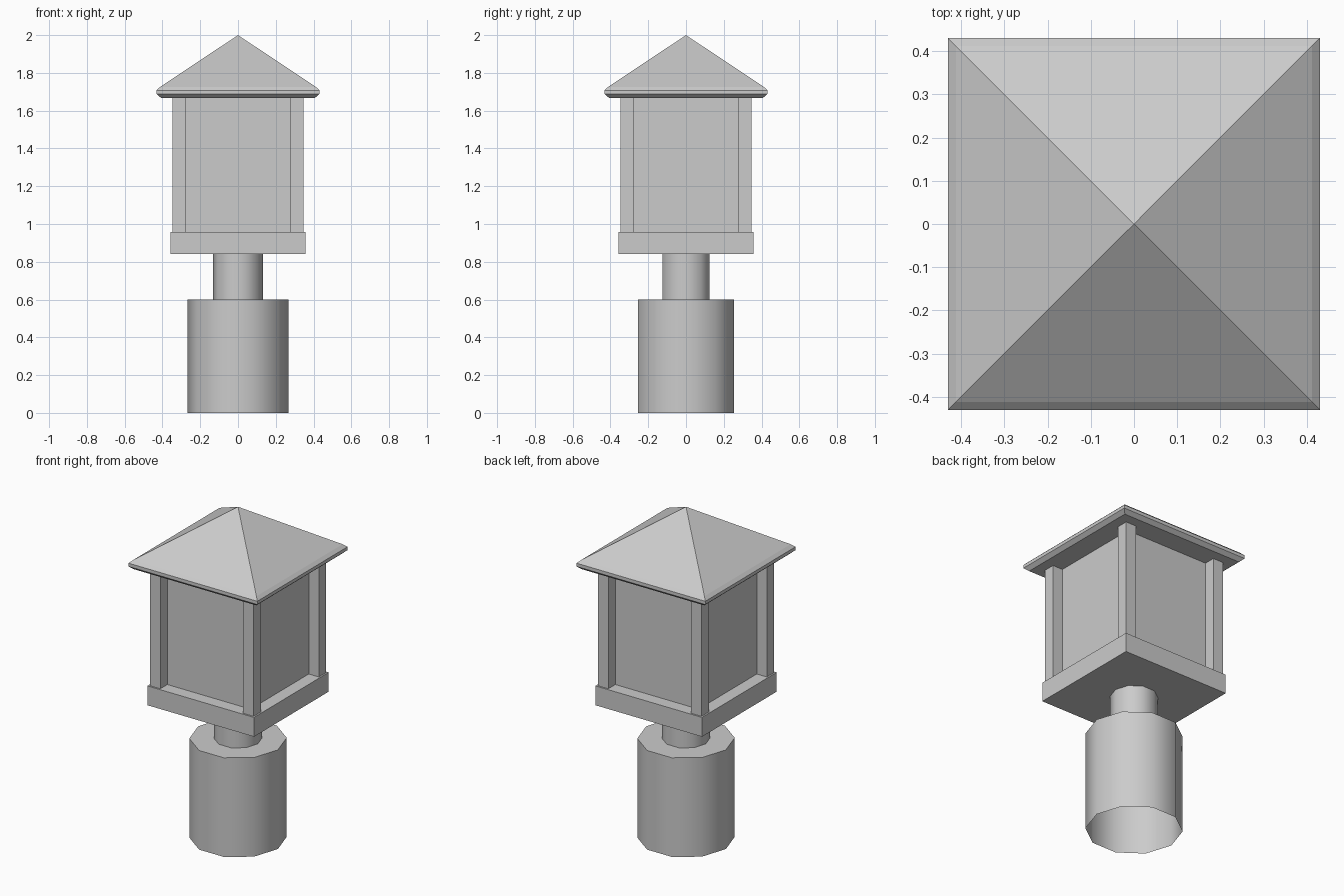
import bpy, bmesh, math

if "Cube" in bpy.data.objects:
    bpy.data.objects.remove(bpy.data.objects["Cube"])

grey = bpy.data.materials.new("plain_grey")
grey.diffuse_color = (0.6, 0.6, 0.6, 1)
grey.use_nodes = True
grey.node_tree.nodes["Principled BSDF"].inputs["Base Color"].default_value = grey.diffuse_color


def loft(name, sides, profile, start, centre=(0, 0), bottom=True, top=True, smooth=False):
    """Stack regular rings from (radius, z) pairs; radius 0 makes a tip."""
    bm = bmesh.new()
    rings = []
    for r, z in profile:
        n = sides if r > 0 else 1
        rings.append([bm.verts.new((centre[0] + r * math.cos(start + math.tau * i / sides),
                                    centre[1] + r * math.sin(start + math.tau * i / sides), z))
                      for i in range(n)])
    for a, b in zip(rings, rings[1:]):
        for i in range(sides):
            j = (i + 1) % sides
            face = [a[i], a[j], b[0]] if len(b) == 1 else [a[i], a[j], b[j], b[i]]
            bm.faces.new(face).smooth = smooth
    if bottom:
        bm.faces.new(rings[0][::-1])
    if top and len(rings[-1]) > 1:
        bm.faces.new(rings[-1])
    bm.normal_update()
    # keep the rims crisp on smooth parts
    for e in bm.edges:
        if len(e.link_faces) == 2 and e.calc_face_angle() > math.radians(45):
            e.smooth = False
    mesh = bpy.data.meshes.new(name)
    bm.to_mesh(mesh)
    bm.free()
    mesh.materials.append(grey)
    ob = bpy.data.objects.new(name, mesh)
    bpy.context.collection.objects.link(ob)
    return ob


def square(name, profile, centre=(0, 0)):
    """Square stack; profile holds (half width, z) pairs."""
    return loft(name, 4, [(h * math.sqrt(2), z) for h, z in profile], math.pi / 4, centre)


# Ten-sided base (open underneath) and neck
loft("base_drum", 10, [(0.267, 0), (0.267, 0.6)], 0, bottom=False, smooth=True)
loft("neck", 10, [(0.132, 0.6), (0.132, 0.84)], 0, smooth=True)

# Lantern housing
square("floor_plate", [(0.357, 0.84), (0.357, 0.957)])
square("panel_box", [(0.28, 0.957), (0.28, 1.67)])
for sx, nx in ((-1, "left"), (1, "right")):
    for sy, ny in ((-1, "front"), (1, "back")):
        square(f"{ny}_{nx}_corner_post", [(0.035, 0.957), (0.035, 1.67)],
               (sx * 0.312, sy * 0.312))

# Pyramid roof with bevelled eaves
square("roof", [(0.408, 1.668), (0.431, 1.688), (0.431, 1.708), (0.412, 1.726), (0, 2.0)])
